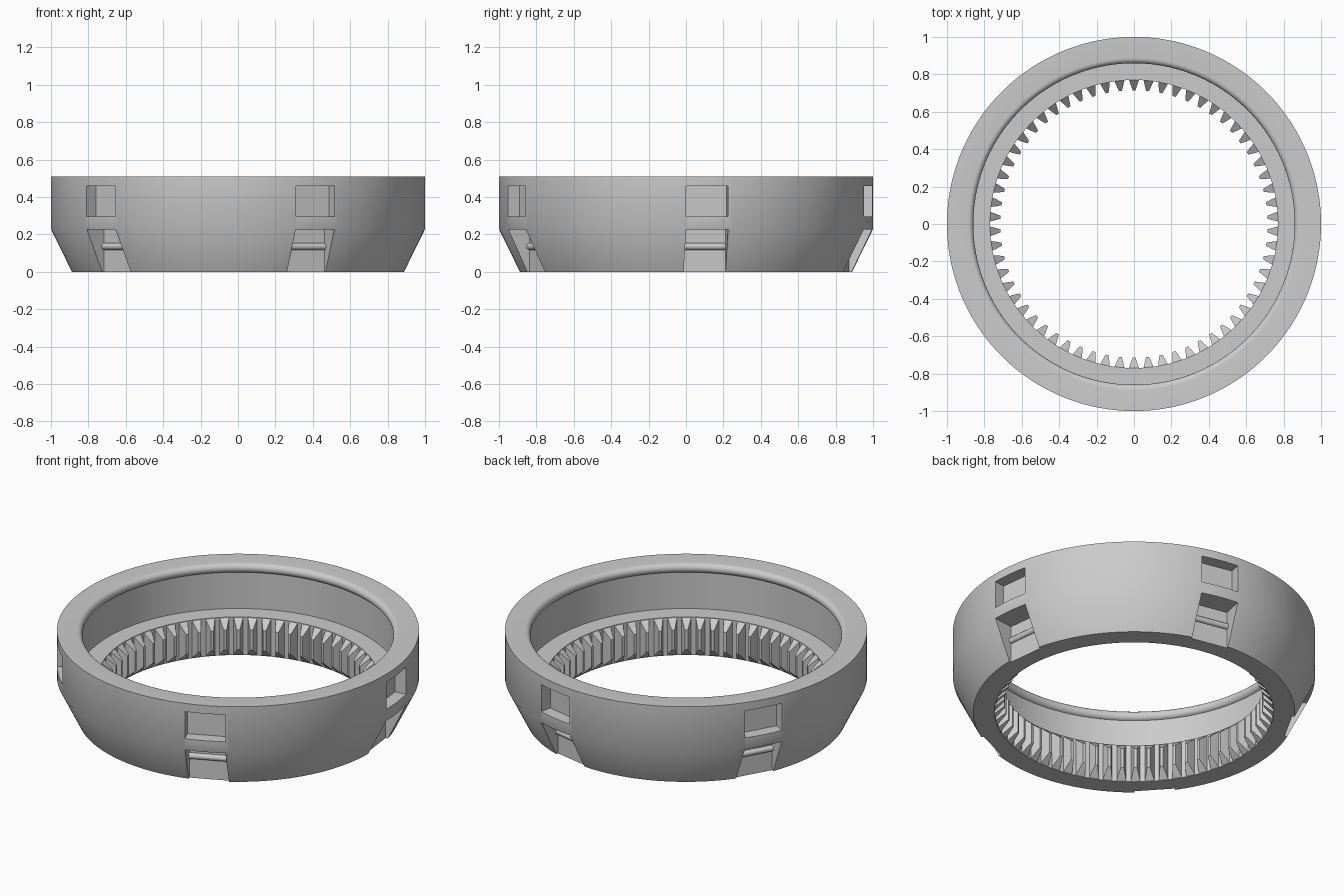
import bpy, bmesh, math
from mathutils import Matrix, Vector

cube = bpy.data.objects.get("Cube")
if cube:
    bpy.data.objects.remove(cube, do_unlink=True)

grey = bpy.data.materials.new("plain_grey")
grey.use_nodes = True
grey.diffuse_color = (0.6, 0.6, 0.6, 1)
grey.node_tree.nodes["Principled BSDF"].inputs["Base Color"].default_value = (0.6, 0.6, 0.6, 1)

HEIGHT, SEAM, FLOOR = 0.51, 0.228, 0.232
ROOT, TIP, BORE = 0.77, 0.715, 0.88
TEETH, SEGMENTS = 62, 180
SLOT_WIDTH, SLOT_BACK = 0.226, 0.867
SLOT_ANGLES = [math.radians(6.5 + 72 * i) for i in range(5)]


def make_object(name, bm):
    bmesh.ops.recalc_face_normals(bm, faces=bm.faces)
    mesh = bpy.data.meshes.new(name)
    bm.to_mesh(mesh)
    bm.free()
    mesh.materials.append(grey)
    obj = bpy.data.objects.new(name, mesh)
    bpy.context.collection.objects.link(obj)
    return obj


def smooth(obj):
    bpy.ops.object.select_all(action='DESELECT')
    obj.select_set(True)
    bpy.context.view_layer.objects.active = obj
    bpy.ops.object.shade_smooth_by_angle(angle=math.radians(30))


def add_box(bm, angle, r0, r1, z0, z1):
    """Box lying along a radius, used for cutting the outside."""
    place = (Matrix.Rotation(angle, 4, 'Z')
             @ Matrix.Translation(((r0 + r1) / 2, 0, (z0 + z1) / 2))
             @ Matrix.Diagonal((r1 - r0, SLOT_WIDTH, z1 - z0, 1)))
    bmesh.ops.create_cube(bm, size=1, matrix=place)


# Ring body: revolved profile with a rounded bead at the top of the bore
profile = [(ROOT, 0), (0.888, 0), (1, SEAM), (1, HEIGHT)]
for i in range(13):
    a = math.radians(90 + 164 * i / 12)
    profile.append((0.888 + 0.029 * math.cos(a), 0.481 + 0.029 * math.sin(a)))
profile += [(BORE, FLOOR), (ROOT, FLOOR)]

bm = bmesh.new()
rings = []
for s in range(SEGMENTS):
    a = math.tau * s / SEGMENTS
    rings.append([bm.verts.new((r * math.cos(a), r * math.sin(a), z)) for r, z in profile])
for s in range(SEGMENTS):
    here, there = rings[s], rings[(s + 1) % SEGMENTS]
    for i in range(len(profile)):
        j = (i + 1) % len(profile)
        bm.faces.new((here[i], there[i], there[j], here[j]))
ring = make_object("ring_body", bm)

# Pockets in the wall and open slots in the taper
bm = bmesh.new()
for a in SLOT_ANGLES:
    add_box(bm, a, 0.926, 1.1, 0.295, 0.46)
    add_box(bm, a, SLOT_BACK, 1.1, -0.1, SEAM - 0.002)
cutter = make_object("slot_cutter", bm)
cutter.hide_render = True

cut = ring.modifiers.new("slots", 'BOOLEAN')
cut.operation = 'DIFFERENCE'
cut.solver = 'EXACT'
cut.object = cutter
bpy.context.view_layer.update()
depsgraph = bpy.context.evaluated_depsgraph_get()
cut_mesh = bpy.data.meshes.new_from_object(ring.evaluated_get(depsgraph))
ring.modifiers.clear()
ring.data = cut_mesh
bpy.data.objects.remove(cutter, do_unlink=True)
smooth(ring)

# Round catch bar across each slot
bm = bmesh.new()
for a in SLOT_ANGLES:
    place = (Matrix.Rotation(a, 4, 'Z') @ Matrix.Translation((SLOT_BACK, 0, 0.135))
             @ Matrix.Rotation(math.pi / 2, 4, 'X'))
    bmesh.ops.create_cone(bm, cap_ends=True, segments=24, radius1=0.018, radius2=0.018,
                          depth=SLOT_WIDTH, matrix=place)
smooth(make_object("catch_bars", bm))

# Inner gear teeth with sloped upper and lower ends
flank = [(0.782, 0.029), (ROOT, 0.026), (0.75, 0.02), (0.732, 0.014), (TIP, 0.008)]
bm = bmesh.new()
for t in range(TEETH):
    turn = Matrix.Rotation(math.pi / 2 + math.tau * t / TEETH, 3, 'Z')
    columns = []
    for side in (-1, 1):
        column = []
        for r, half in flank:
            inset = max(0, ROOT - r)
            low, high = 0.003 + inset, FLOOR - 0.003 - inset * 0.9
            column.append([bm.verts.new(turn @ Vector((r, side * half, z))) for z in (low, high)])
        columns.append(column)
    left, right = columns
    for i in range(len(flank) - 1):
        for c in columns:
            bm.faces.new((c[i][0], c[i + 1][0], c[i + 1][1], c[i][1]))
        for e in (0, 1):
            bm.faces.new((left[i][e], left[i + 1][e], right[i + 1][e], right[i][e]))
    for i in (0, -1):
        bm.faces.new((left[i][0], right[i][0], right[i][1], left[i][1]))
smooth(make_object("gear_teeth", bm))
